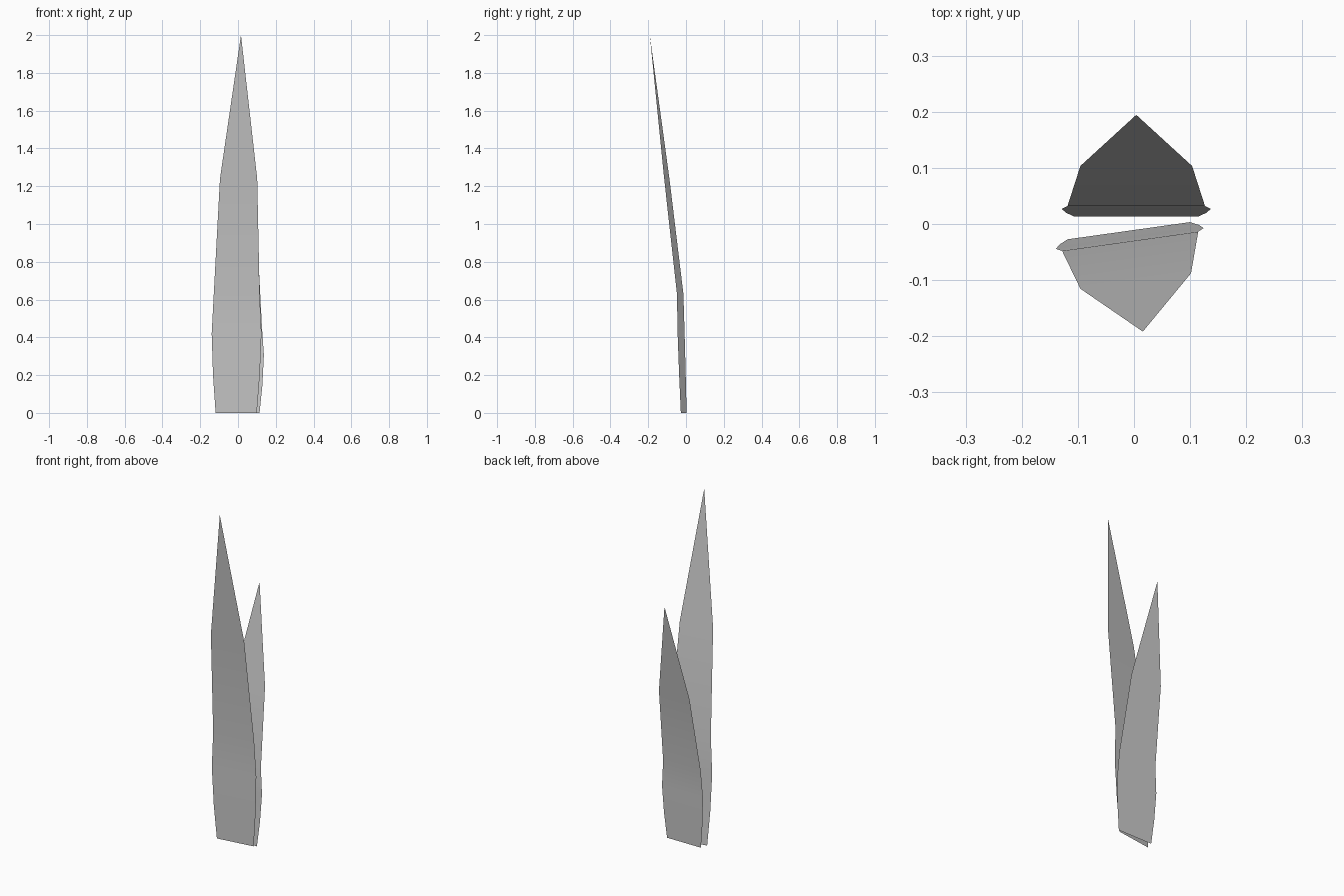
import bpy, bmesh
from math import radians
from mathutils import Matrix

if "Cube" in bpy.data.objects:
    bpy.data.objects.remove(bpy.data.objects["Cube"])

# blade profile rows: (half width, outward lean, height)
ROWS = [(0.110, 0.0, 0.0), (0.125, 0.007, 0.20), (0.133, 0.014, 0.42),
        (0.1225, 0.019, 0.63), (0.0995, 0.0905, 1.24)]
TIP = (0.0, -0.1815, 2.0)


def make_blade(name, location, angle, height):
    """Single-sheet pointed leaf leaning toward local -y."""
    bm = bmesh.new()
    rows = [[bm.verts.new((s * w, -lean, z)) for s in (-1, 1)] for w, lean, z in ROWS]
    for (a, b), (c, d) in zip(rows, rows[1:]):
        bm.faces.new((a, b, d, c))
    bm.faces.new((*rows[-1], bm.verts.new(TIP)))
    bm.transform(Matrix.Translation(location) @ Matrix.Rotation(radians(angle), 4, 'Z')
                 @ Matrix.Diagonal((1, 1, height / 2, 1)))
    for f in bm.faces:
        f.smooth = True
    mesh = bpy.data.meshes.new(name)
    bm.to_mesh(mesh)
    bm.free()
    obj = bpy.data.objects.new(name, mesh)
    bpy.context.collection.objects.link(obj)
    return obj


# tall front leaf and shorter back leaf
make_blade("front_leaf", (-0.0095, -0.012, 0), 8, 2.0)
make_blade("back_leaf", (0.004, 0.013, 0), 180, 1.457)
